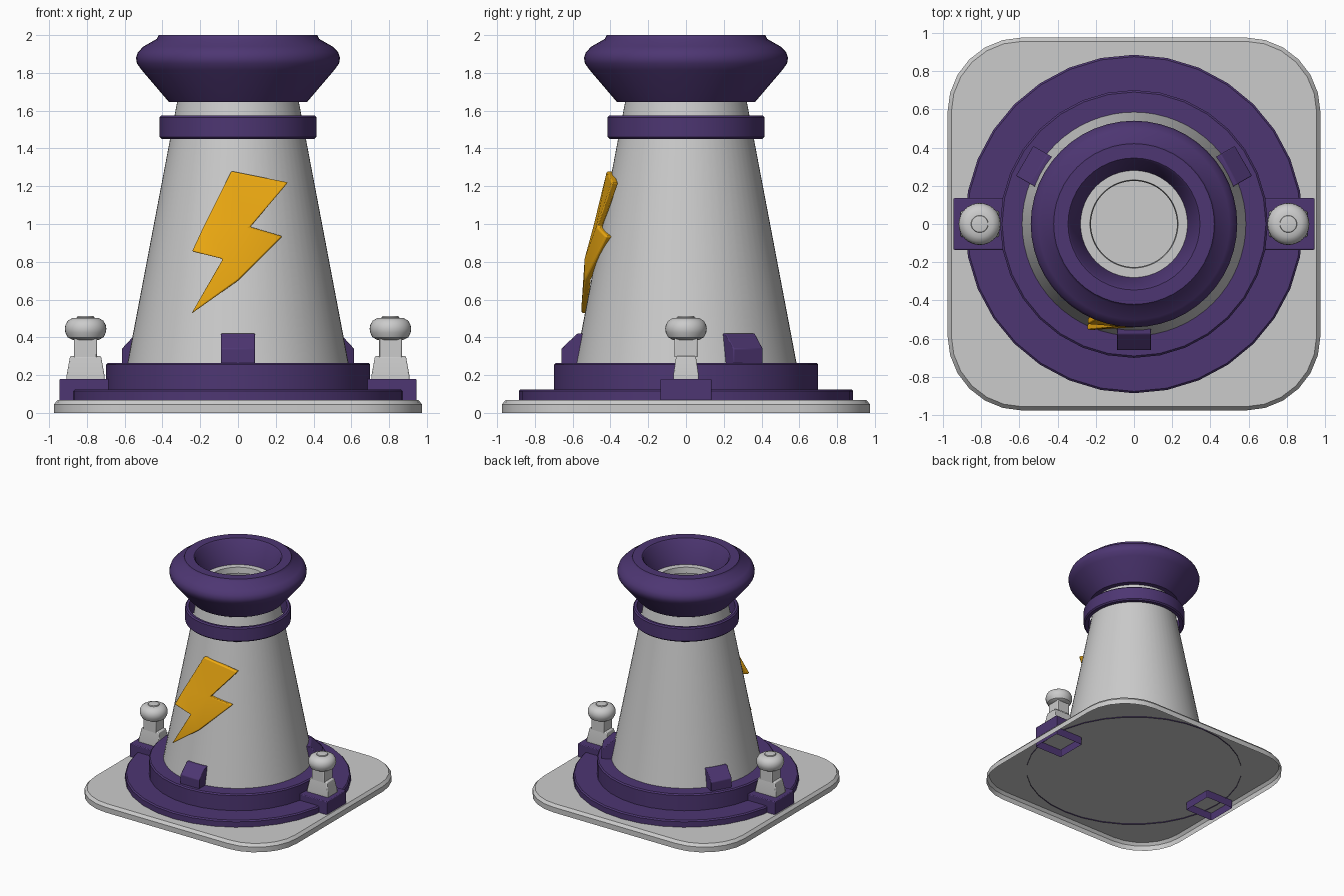
import bpy, bmesh, math
from math import sin, cos, pi, radians
from mathutils import Matrix, Vector

if "Cube" in bpy.data.objects:
    bpy.data.objects.remove(bpy.data.objects["Cube"])


def material(name, color):
    m = bpy.data.materials.new(name)
    m.diffuse_color = color
    m.use_nodes = True
    m.node_tree.nodes["Principled BSDF"].inputs["Base Color"].default_value = m.diffuse_color
    return m


PURPLE = material("purple", (0.075, 0.037, 0.17, 1))
YELLOW = material("yellow", (0.87, 0.41, 0.006, 1))


def finish(name, bm, mat=None, smooth=True, bevel=0):
    bmesh.ops.recalc_face_normals(bm, faces=bm.faces)
    me = bpy.data.meshes.new(name)
    bm.to_mesh(me)
    bm.free()
    ob = bpy.data.objects.new(name, me)
    bpy.context.collection.objects.link(ob)
    if mat:
        me.materials.append(mat)
    if bevel:
        b = ob.modifiers.new("bevel", 'BEVEL')
        b.width, b.segments, b.limit_method = bevel, 2, 'ANGLE'
    if smooth:
        bpy.ops.object.select_all(action='DESELECT')
        ob.select_set(True)
        bpy.context.view_layer.objects.active = ob
        bpy.ops.object.shade_smooth_by_angle(angle=radians(35))
    return ob


def loft(bm, rings, cap_top=False, cap_bottom=False, closed=False):
    """Bridge equal-length closed loops of points."""
    vs = [[bm.verts.new(p) for p in r] for r in rings]
    n = len(vs[0])
    pairs = list(zip(vs, vs[1:])) + ([(vs[-1], vs[0])] if closed else [])
    for a, b in pairs:
        for i in range(n):
            j = (i + 1) % n
            bm.faces.new((a[i], a[j], b[j], b[i]))
    if cap_bottom:
        bm.faces.new(vs[0])
    if cap_top:
        bm.faces.new(vs[-1])


def lathe(name, profile, mat=None, seg=32, at=(0, 0), closed=False, cap=False):
    bm = bmesh.new()
    loft(bm, [[(at[0] + r * cos(2 * pi * i / seg), at[1] + r * sin(2 * pi * i / seg), z)
               for i in range(seg)] for r, z in profile], cap_top=cap, closed=closed)
    return finish(name, bm, mat)


def tapered_box(name, cx, sections, mat=None, cap=True, bevel=0.006):
    """Stack of rectangles (half_x, half_y, z)."""
    bm = bmesh.new()
    loft(bm, [[(cx + sx * hx, sy * hy, z) for sx, sy in ((-1, -1), (1, -1), (1, 1), (-1, 1))]
              for hx, hy, z in sections], cap_top=cap)
    return finish(name, bm, mat, bevel=bevel)


# Base plate: rounded square shell, open underneath
def rounded_square(h, r, z, n=7):
    pts = []
    for k in range(4):
        a0 = k * pi / 2
        cx, cy = [(1, 1), (-1, 1), (-1, -1), (1, -1)][k]
        for i in range(n):
            a = a0 + i * pi / 2 / (n - 1)
            pts.append((cx * (h - r) + r * cos(a), cy * (h - r) + r * sin(a), z))
    return pts


bm = bmesh.new()
loft(bm, [rounded_square(0.975, 0.39, 0), rounded_square(0.975, 0.39, 0.045),
          rounded_square(0.955, 0.37, 0.068)], cap_top=True)
finish("base_plate", bm)

# Stepped purple foot rings
lathe("foot_ring", [(0.885, 0.06), (0.885, 0.115), (0.875, 0.125), (0.70, 0.125),
                    (0.70, 0.255), (0.69, 0.265), (0.58, 0.265)], PURPLE)

# Tapered body with an inner lip at its top
lathe("tapered_body", [(0.622, 0.07), (0.585, 0.265), (0.293, 1.8), (0.23, 1.8), (0.225, 1.75)],
      seg=64)

# Narrow band around the neck
lathe("neck_band", [(0.375, 1.45), (0.405, 1.45), (0.415, 1.46), (0.415, 1.565),
                    (0.405, 1.575), (0.385, 1.575)], PURPLE, seg=48, closed=True)

# Flared mouth
lathe("flared_mouth", [(0.31, 1.645), (0.365, 1.645), (0.51, 1.815), (0.535, 1.85),
                       (0.54, 1.88), (0.53, 1.91), (0.50, 1.94), (0.43, 1.98), (0.42, 2.0),
                       (0.345, 2.0), (0.335, 1.99), (0.28, 1.8)], PURPLE, seg=48)

# Three clips holding the body
for k, deg in enumerate((-90, 30, 150)):
    prof = [(0.66, 0.255), (0.66, 0.34), (0.575, 0.42), (0.50, 0.42), (0.50, 0.255)]
    bm = bmesh.new()
    loft(bm, [[(r, y, z) for r, z in prof] for y in (-0.09, 0.09)], True, True)
    bmesh.ops.rotate(bm, verts=bm.verts, matrix=Matrix.Rotation(radians(deg), 3, 'Z'))
    finish(f"body_clip_{k + 1}", bm, PURPLE, bevel=0.005)

# Side lugs with posts and knobs
for side, s in (("left", -1), ("right", 1)):
    tapered_box(f"{side}_lug", s * 0.81, [(0.135, 0.135, 0.0), (0.135, 0.135, 0.18)], PURPLE)
    x = s * 0.807
    tapered_box(f"{side}_post_base", x, [(0.10, 0.067, 0.175), (0.10, 0.067, 0.20),
                                         (0.082, 0.052, 0.30)])
    tapered_box(f"{side}_post_neck", x, [(0.06, 0.06, 0.295), (0.06, 0.06, 0.40)])
    lathe(f"{side}_knob", [(0.02, 0.387), (0.07, 0.387), (0.095, 0.40), (0.107, 0.425),
                           (0.11, 0.445), (0.107, 0.465), (0.095, 0.487), (0.07, 0.502),
                           (0.045, 0.504), (0.043, 0.512), (0.035, 0.514)], at=(x, 0), cap=True)

# Raised bolt emblem following the front of the body
front = [(-0.035, -0.42, 1.28), (0.265, -0.393, 1.22), (0.065, -0.475, 0.985),
         (0.235, -0.425, 0.935), (0.0, -0.54, 0.70), (-0.247, -0.556, 0.525),
         (-0.08, -0.54, 0.815), (-0.243, -0.525, 0.855), (-0.18, -0.49, 0.99)]
quads = [(0, 8, 2, 1), (8, 7, 6, 2), (2, 6, 4, 3), (6, 5, 4)]
bm = bmesh.new()
fv = [bm.verts.new(p) for p in front]
bv = [bm.verts.new(Vector(p) + Vector((0, 0.035, 0))) for p in front]
for q in quads:
    bm.faces.new([fv[i] for i in q])
    bm.faces.new([bv[i] for i in reversed(q)])
for i in range(9):
    j = (i + 1) % 9
    bm.faces.new((fv[i], fv[j], bv[j], bv[i]))
finish("bolt_emblem", bm, YELLOW, bevel=0.008)
